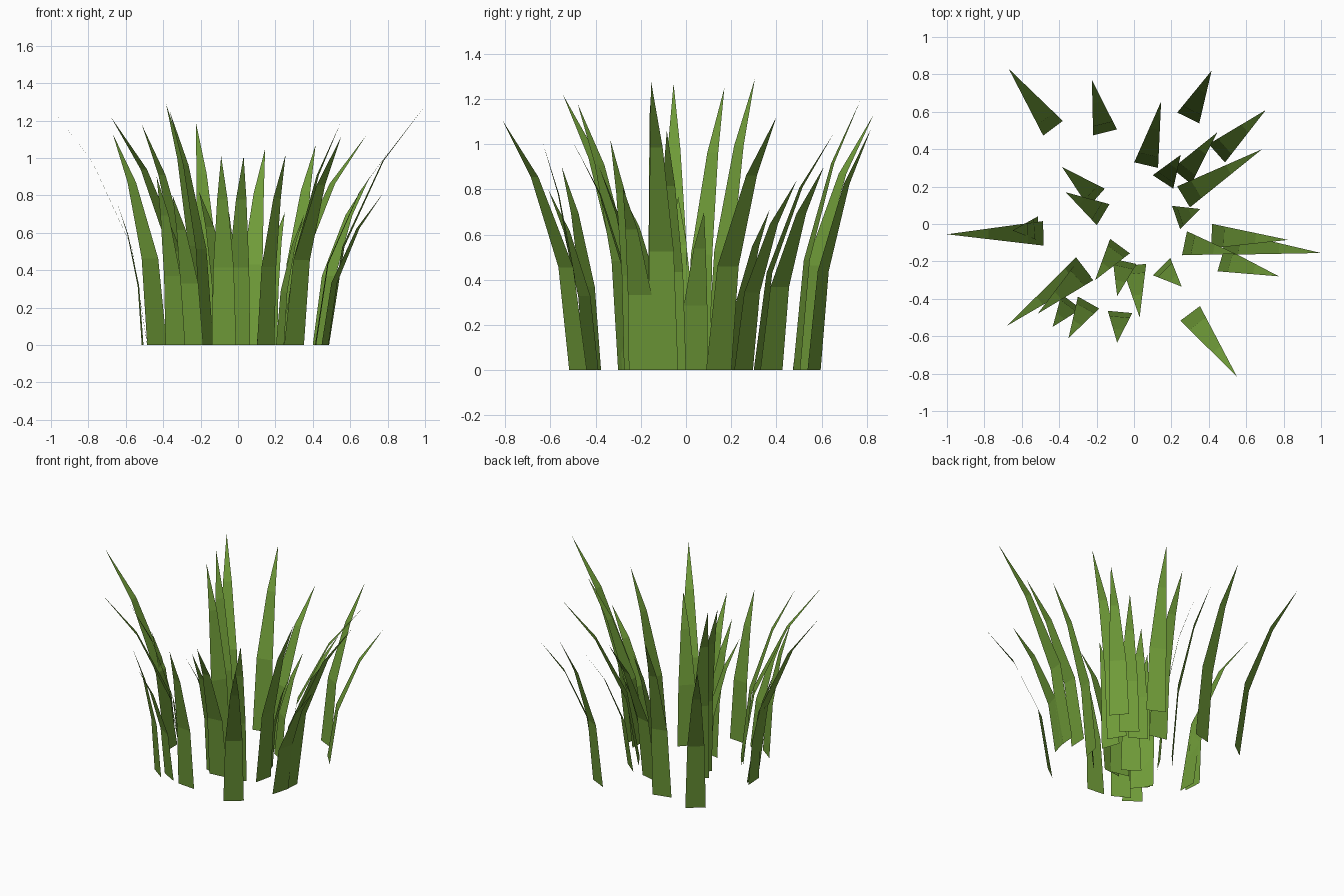
import bpy
from mathutils import Vector

# grass colour
green = bpy.data.materials.new("grass_green")
green.diffuse_color = (0.16, 0.33, 0.04, 1)

# blade levels: (height fraction, outward bend fraction); width shrinks with bend
LEVELS = [(0, 0), (0.41, 0.16), (0.77, 0.57)]


def blade(bx, by, tx, ty, h, w=0.131):
    """Flat curved blade rooted at (bx, by), with its tip at (tx, ty, h)."""
    base, tip = Vector((bx, by, 0)), Vector((tx, ty, 0))
    lean = tip - base
    side = Vector((-lean.y, lean.x, 0)).normalized() * w / 2
    verts = []
    for t, bend in LEVELS:
        mid = base + lean * bend + Vector((0, 0, h * t))
        verts += [mid - side * (1 - bend), mid + side * (1 - bend)]
    verts.append((tx, ty, h))
    faces = [(0, 1, 3, 2), (2, 3, 5, 4), (4, 5, 6)]
    mesh = bpy.data.meshes.new("grass_blade")
    mesh.from_pydata(verts, [], faces)
    mesh.materials.append(green)
    ob = bpy.data.objects.new("grass_blade", mesh)
    bpy.context.collection.objects.link(ob)


# back blades
blade(-.433, .512, -.67, .83, 1.13)
blade(-.155, .49, -.225, .77, 1.19)
blade(.065, .315, .145, .655, 1.05)
blade(.29, .567, .415, .82, 1.07)
blade(.443, .378, .705, .61, .90)
blade(.255, .255, .445, .49, .84)
blade(.155, .225, .25, .37, .71)
blade(.265, .145, .685, .40, 1.12)
blade(.225, .035, .355, .08, .70)

# left blades
blade(-.20, .14, -.385, .305, 1.29)
blade(-.165, .05, -.365, .17, 1.25)
blade(-.485, -.05, -1, -.055, 1.27)
blade(-.51, -.025, -.65, -.035, .77)

# right blades
blade(.415, -.065, .825, -.085, 1.06)
blade(.48, -.10, 1, -.155, 1.28)
blade(.465, -.19, .775, -.28, .81)
blade(.27, -.103, .545, -.16, 1.18)

# front blades
blade(.30, -.478, .55, -.815, 1.11)
blade(.148, -.228, .255, -.335, 1.02)
blade(0, -.22, .03, -.5, 1.01)
blade(-.05, -.20, -.09, -.385, .90)
blade(-.075, -.118, -.208, -.30, .82)
blade(-.075, -.47, -.09, -.635, 1.01)
blade(-.243, -.42, -.35, -.61, .80)
blade(-.335, -.415, -.435, -.55, .90)
blade(-.27, -.23, -.68, -.545, 1.22)
blade(-.262, -.252, -.515, -.48, 1.18)
